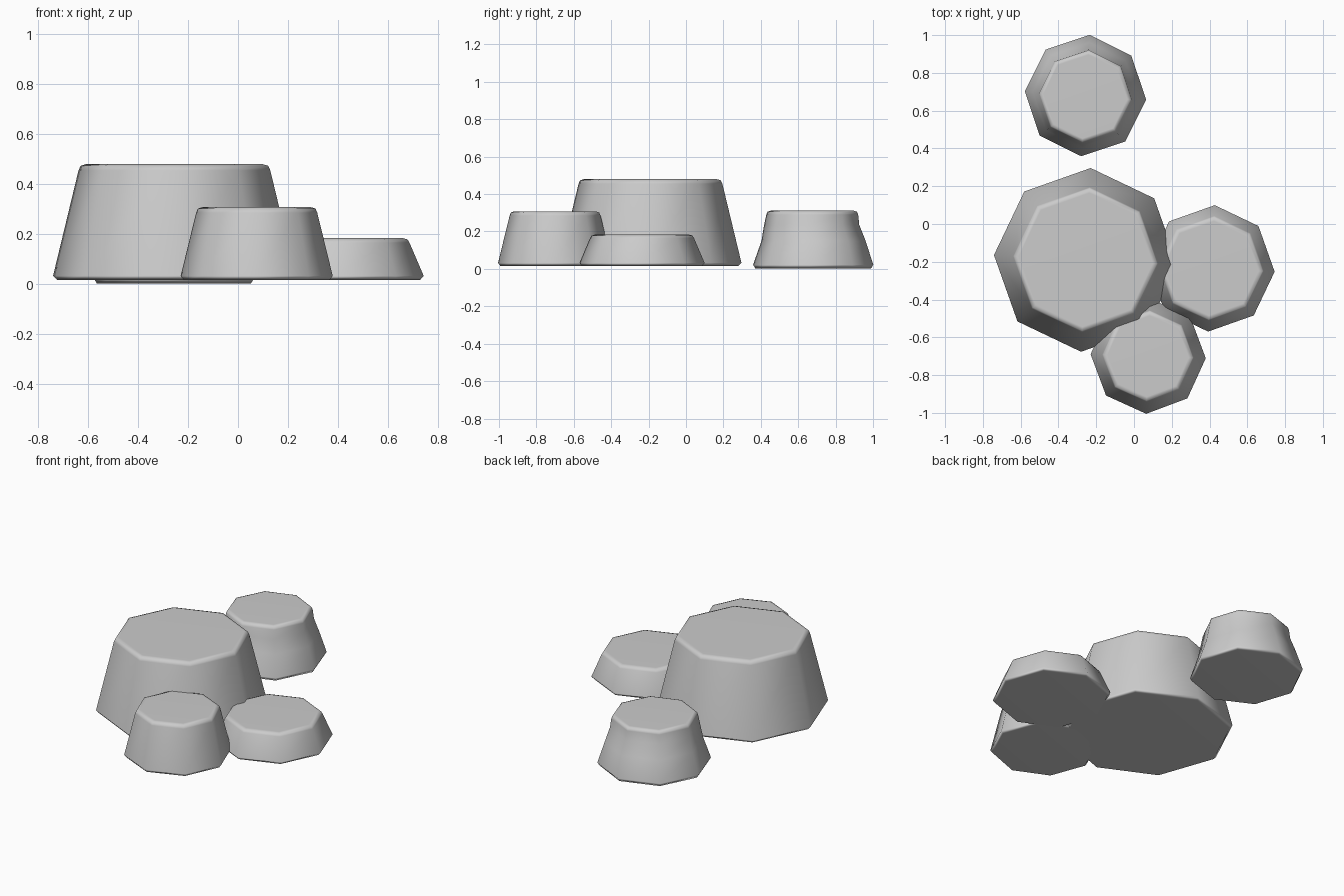
import bpy, bmesh, math

if "Cube" in bpy.data.objects:
    bpy.data.objects.remove(bpy.data.objects["Cube"])


def rock(name, center, spin, profile):
    """Eight-sided boulder lofted through (radius, height, y shift) rings."""
    bm = bmesh.new()
    rings = []
    for r, z, dy in profile:
        ring = []
        for i in range(8):
            a = math.radians(45 * i + spin)
            ring.append(bm.verts.new((center[0] + r * math.cos(a),
                                      center[1] + dy + r * math.sin(a), z)))
        rings.append(ring)
    for low, high in zip(rings, rings[1:]):
        for i in range(8):
            j = (i + 1) % 8
            bm.faces.new((low[i], low[j], high[j], high[i]))
    bm.faces.new(rings[-1])
    bm.faces.new(rings[0][::-1])
    for f in bm.faces:
        f.smooth = True
    mesh = bpy.data.meshes.new(name)
    bm.to_mesh(mesh)
    bm.free()
    obj = bpy.data.objects.new(name, mesh)
    bpy.context.collection.objects.link(obj)
    # Keep the large facets reading flat while the rims stay soft
    obj.modifiers.new("soft_rims", 'WEIGHTED_NORMAL')
    return obj


# Tallest boulder
rock("large_rock", (-0.255, -0.19), -3,
     [(0.47, 0.015, 0), (0.487, 0.033, 0), (0.385, 0.455, 0),
      (0.377, 0.473, 0), (0.355, 0.48, 0)])

# Medium boulder at the front
rock("front_rock", (0.075, -0.70), -2,
     [(0.292, 0.015, 0), (0.305, 0.032, 0), (0.243, 0.285, 0),
      (0.236, 0.302, 0), (0.215, 0.308, 0)])

# Low flat boulder on the right
rock("right_rock", (0.41, -0.235), -3,
     [(0.32, 0.015, 0), (0.335, 0.032, 0), (0.278, 0.165, 0),
      (0.27, 0.178, 0), (0.25, 0.184, 0)])

# Separate boulder at the back with a pinched waist
rock("back_rock", (-0.257, 0.68), -4,
     [(0.31, 0.002, 0), (0.322, 0.022, 0), (0.279, 0.15, 0.002),
      (0.255, 0.235, -0.008), (0.246, 0.29, -0.005),
      (0.24, 0.305, -0.005), (0.222, 0.312, -0.005)])
